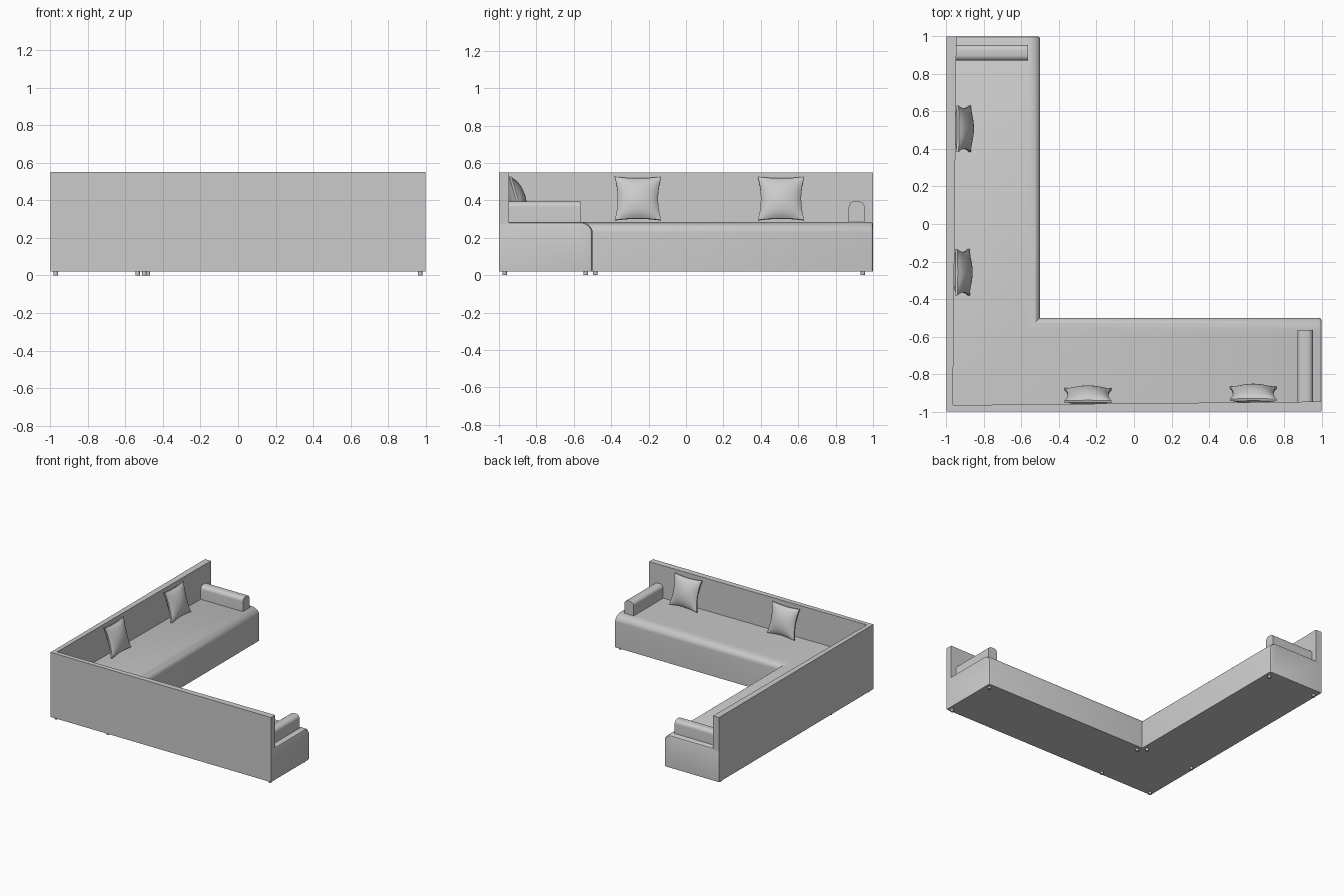
import bpy, bmesh, math
from mathutils import Matrix, Vector

if "Cube" in bpy.data.objects:
    bpy.data.objects.remove(bpy.data.objects["Cube"])

mat = bpy.data.materials.new("light grey")
mat.diffuse_color = (0.6, 0.6, 0.6, 1)
mat.use_nodes = True
mat.node_tree.nodes["Principled BSDF"].inputs["Base Color"].default_value = mat.diffuse_color


def finish(bm, name, smooth=True):
    bmesh.ops.recalc_face_normals(bm, faces=bm.faces[:])
    me = bpy.data.meshes.new(name)
    bm.to_mesh(me)
    bm.free()
    me.materials.append(mat)
    ob = bpy.data.objects.new(name, me)
    bpy.context.collection.objects.link(ob)
    if smooth:
        bpy.ops.object.select_all(action='DESELECT')
        ob.select_set(True)
        bpy.context.view_layer.objects.active = ob
        bpy.ops.object.shade_smooth_by_angle(angle=math.radians(35))
    return ob


# Seat: one profile (distance from outer wall, height) swept round the corner
profile = [(0, 0.02), (0, 0.285), (0.41, 0.285)]
for i in range(9):
    a = math.pi / 2 * (1 - i / 8)
    profile.append((0.435 + 0.065 * math.cos(a), 0.23 + 0.055 * math.sin(a)))
profile.append((0.5, 0.02))


def section(s, inset):
    return [(d * (1 - inset / 0.5), z - inset if z > 0.25 else z) for d, z in profile]


ends = [(1, 0.014), (0.996, 0.005), (0.985, 0)]
bm = bmesh.new()
rings = []
for s, e in ends:
    rings.append([bm.verts.new((s, -1 + d, z)) for d, z in section(s, e)])
rings.append([bm.verts.new((-1 + d, -1 + d, z)) for d, z in profile])
for s, e in reversed(ends):
    rings.append([bm.verts.new((-1 + d, s, z)) for d, z in section(s, e)])
n = len(profile)
for r0, r1 in zip(rings, rings[1:]):
    for i in range(n):
        j = (i + 1) % n
        bm.faces.new((r0[i], r0[j], r1[j], r1[i]))
bm.faces.new(rings[0])
bm.faces.new(rings[-1])
finish(bm, "seat")

# Backrest: L-shaped wall, slightly thinner toward the corner
bm = bmesh.new()
outline = [(-1, -1), (1, -1), (1, -0.946), (-0.965, -0.965), (-0.946, 1), (-1, 1)]
face = bm.faces.new([bm.verts.new((x, y, 0.02)) for x, y in outline])
up = bmesh.ops.extrude_face_region(bm, geom=[face])
for v in up["geom"]:
    if isinstance(v, bmesh.types.BMVert):
        v.co.z = 0.55
finish(bm, "backrest", False)

# Mirror across the diagonal maps one wing onto the other
swap = Matrix(((0, 1, 0, 0), (1, 0, 0, 0), (0, 0, 1, 0), (0, 0, 0, 1)))


# Armrests: rounded-top bolsters
def armrest(name, swapped):
    bm = bmesh.new()
    bmesh.ops.create_cube(bm, size=1)
    for v in bm.verts:
        v.co = Vector((0.912 + v.co.x * 0.084, -0.76 + v.co.y * 0.39, 0.335 + v.co.z * 0.12))
    tops = [e for e in bm.edges if all(v.co.z > 0.39 for v in e.verts)
            and abs(e.verts[0].co.x - e.verts[1].co.x) < 1e-5]
    bmesh.ops.bevel(bm, geom=tops, offset=0.03, segments=6, profile=0.5, affect='EDGES')
    if swapped:
        bm.transform(swap)
    finish(bm, name)


armrest("right_armrest", False)
armrest("left_armrest", True)


# Cushions: puffed square with pinched sides, leaning on the backrest
def cushion(name, along, off, swapped):
    bm = bmesh.new()
    N = 16
    sides = []
    for sgn in (1, -1):
        grid = []
        for i in range(N + 1):
            row = []
            for j in range(N + 1):
                u, v = 2 * i / N - 1, 2 * j / N - 1
                x = 0.124 * u * (1 - 0.13 * (1 - v * v))
                z = 0.121 * v * (1 - 0.08 * (1 - u * u))
                t = 0.006 + 0.042 * ((1 - u * u) * (1 - v * v)) ** 0.7
                row.append(bm.verts.new((x, sgn * t, z)))
            grid.append(row)
        for i in range(N):
            for j in range(N):
                bm.faces.new((grid[i][j], grid[i + 1][j], grid[i + 1][j + 1], grid[i][j + 1]))
        sides.append(grid)
    rim = [(i, 0) for i in range(N)] + [(N, j) for j in range(N)] \
        + [(i, N) for i in range(N, 0, -1)] + [(0, j) for j in range(N, 0, -1)]
    a, b = sides
    for (i, j), (k, l) in zip(rim, rim[1:] + rim[:1]):
        bm.faces.new((a[i][j], a[k][l], b[k][l], b[i][j]))
    bm.transform(Matrix.Translation((along, off, 0.41)) @ Matrix.Rotation(math.radians(16), 4, 'X'))
    if swapped:
        bm.transform(swap)
    finish(bm, name)


cushion("front_cushion_1", -0.245, -0.914, False)
cushion("front_cushion_2", 0.635, -0.905, False)
cushion("side_cushion_1", -0.257, -0.914, True)
cushion("side_cushion_2", 0.508, -0.907, True)

# Legs: short round feet
feet = [(-0.97, -0.97), (-0.5, -0.97), (0.97, -0.97), (0.97, -0.535), (-0.48, -0.535),
        (-0.97, -0.485), (-0.535, -0.485), (-0.97, 0.945), (-0.535, 0.945)]
for i, (x, y) in enumerate(feet):
    bm = bmesh.new()
    bmesh.ops.create_cone(bm, cap_ends=True, segments=16, radius1=0.012, radius2=0.012,
                          depth=0.024, matrix=Matrix.Translation((x, y, 0.012)))
    finish(bm, f"leg_{i + 1}")
